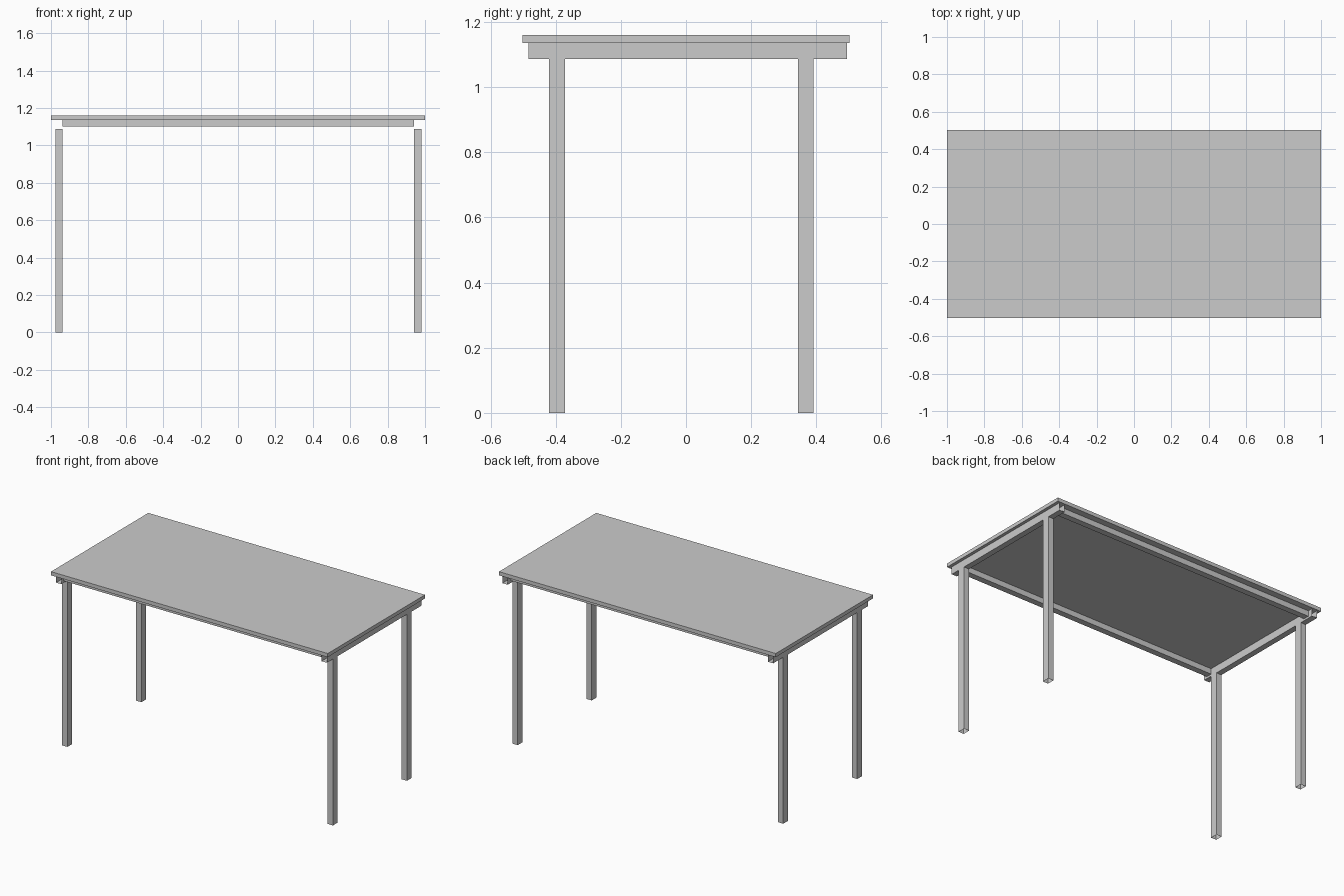
import bpy
import bmesh

if "Cube" in bpy.data.objects:
    bpy.data.objects.remove(bpy.data.objects["Cube"])


def block(name, x, y, z, open_axis=None):
    """Box from (min, max) ranges; open_axis removes the end faces, leaving a tube."""
    bm = bmesh.new()
    bmesh.ops.create_cube(bm, size=1)
    for v in bm.verts:
        for i, (lo, hi) in enumerate((x, y, z)):
            v.co[i] = hi if v.co[i] > 0 else lo
    bm.normal_update()
    if open_axis is not None:
        ends = [f for f in bm.faces if abs(f.normal[open_axis]) > 0.9]
        bmesh.ops.delete(bm, geom=ends, context='FACES_ONLY')
    mesh = bpy.data.meshes.new(name)
    bm.to_mesh(mesh)
    bm.free()
    obj = bpy.data.objects.new(name, mesh)
    bpy.context.collection.objects.link(obj)
    return obj


TOP, UNDER, RAIL_LOW, APRON_LOW = 1.16, 1.136, 1.087, 1.10

# Tabletop slab
block("tabletop", (-1, 1), (-0.502, 0.502), (UNDER, TOP))

# Square-tube end rails with two tube legs under each
for side, x in (("left", (-0.977, -0.939)), ("right", (0.942, 0.98))):
    block(side + "_end_rail", x, (-0.483, 0.495), (RAIL_LOW, UNDER), 1)
    for end, y in (("front", (-0.42, -0.372)), ("back", (0.344, 0.392))):
        block(f"{end}_{side}_leg", x, y, (0, RAIL_LOW), 2)

# Long aprons running between the end rails
for end, y in (("front", (-0.46, -0.42)), ("back", (0.42, 0.46))):
    block(end + "_apron", (-0.939, 0.942), y, (APRON_LOW, UNDER), 0)
